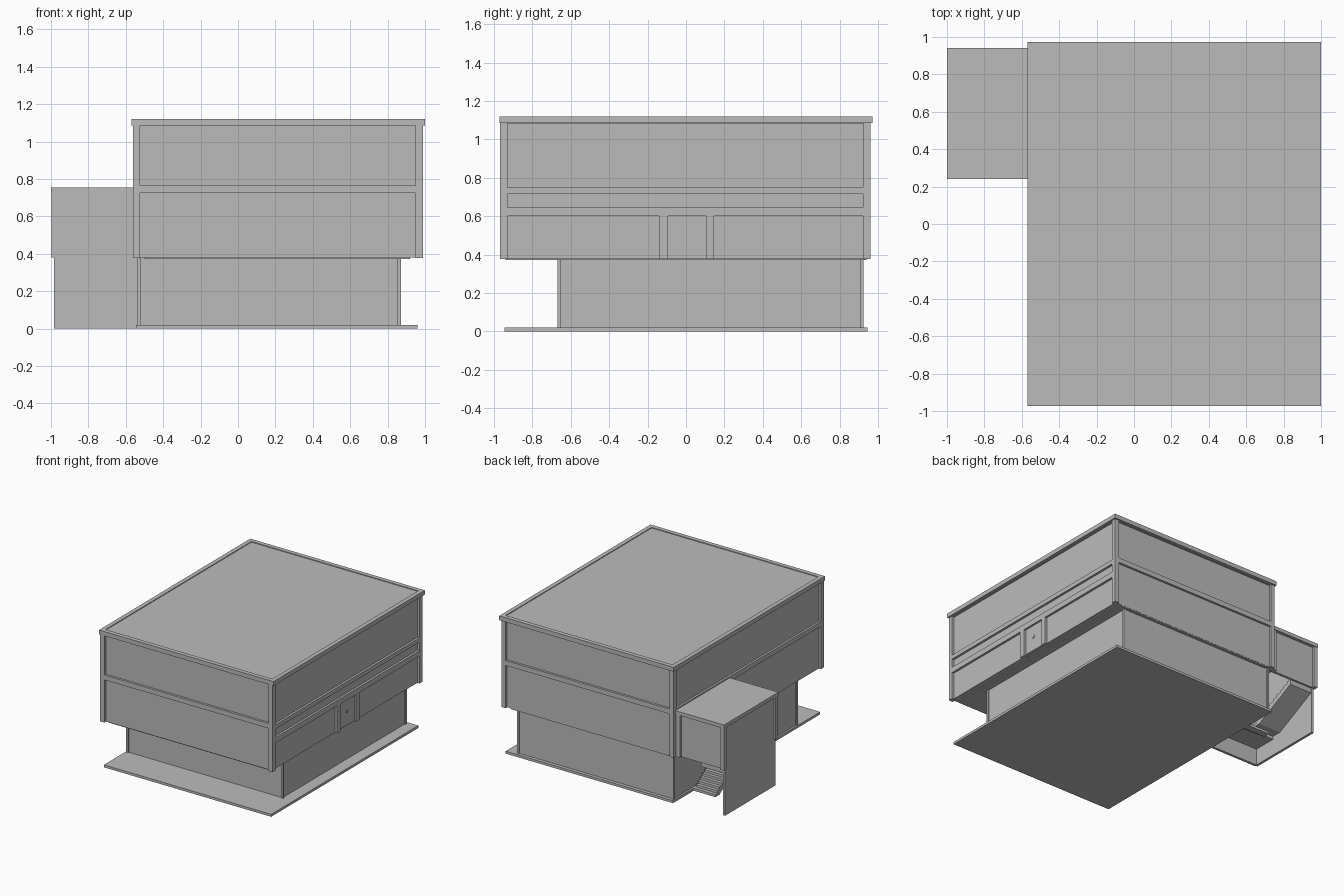
import bpy
import bmesh
from mathutils import Vector

cube = bpy.data.objects.get("Cube")
if cube:
    bpy.data.objects.remove(cube, do_unlink=True)

grey = bpy.data.materials.new("plain_grey")
grey.use_nodes = True
grey.diffuse_color = (0.5, 0.5, 0.5, 1)
grey.node_tree.nodes["Principled BSDF"].inputs["Base Color"].default_value = (0.5, 0.5, 0.5, 1)


def finish(name, bm):
    mesh = bpy.data.meshes.new(name)
    bm.to_mesh(mesh)
    bm.free()
    mesh.materials.append(grey)
    obj = bpy.data.objects.new(name, mesh)
    bpy.context.scene.collection.objects.link(obj)
    return obj


def box(name, x, y, z):
    """Box from three (low, high) ranges."""
    bm = bmesh.new()
    bmesh.ops.create_cube(bm, size=1)
    for v in bm.verts:
        v.co = Vector(r[0] if c < 0 else r[1] for c, r in zip(v.co, (x, y, z)))
    return finish(name, bm)


def frame(name, x, y, z, t):
    """Rectangular ring around a storey, t thick."""
    box(name + "_front", x, (y[0], y[0] + t), z)
    box(name + "_back", x, (y[1] - t, y[1]), z)
    box(name + "_right", (x[0], x[0] + t), (y[0] + t, y[1] - t), z)
    box(name + "_left", (x[1] - t, x[1]), (y[0] + t, y[1] - t), z)


def posts(name, x, y, z, t):
    """Four square corner posts."""
    for i, px in enumerate(((x[0], x[0] + t), (x[1] - t, x[1]))):
        for j, py in enumerate(((y[0], y[0] + t), (y[1] - t, y[1]))):
            box(f"{name}_{i}{j}", px, py, z)


# ground slab and recessed lower storey
box("ground_slab", (-0.545, 0.96), (-0.945, 0.945), (0, 0.02))
box("lower_walls", (-0.53, 0.863), (-0.66, 0.918), (0.02, 0.38))
posts("lower_post", (-0.537, 0.872), (-0.67, 0.925), (0.02, 0.38), 0.018)

# overhanging upper storeys
X, Y = (-0.562, 0.988), (-0.968, 0.96)
box("floor_plate", (-0.5, 0.92), (-0.94, 0.94), (0.372, 0.39))
box("upper_walls", (-0.545, 0.97), (-0.95, 0.942), (0.38, 1.1))
posts("upper_post", X, Y, (0.378, 1.09), 0.038)
box("band_front", X, (Y[0], -0.94), (0.725, 0.765))
box("band_back", X, (0.93, Y[1]), (0.725, 0.765))
box("band_right", (X[0], -0.53), Y, (0.725, 0.765))
for i, z in enumerate(((0.60, 0.645), (0.715, 0.75))):
    box(f"band_left_{i}", (0.95, X[1]), Y, z)

# roof with a shallow raised rim
box("roof", (-0.55, 0.98), (-0.95, 0.95), (1.08, 1.114))
frame("roof_rim", (-0.57, 1.0), (-0.972, 0.972), (1.085, 1.12), 0.035)

# door on the left side, between two jambs
for side, y in (("front", (-0.14, -0.095)), ("back", (0.105, 0.147))):
    box("door_jamb_" + side, (0.95, X[1]), y, (0.378, 0.61))
box("door", (0.95, 0.976), (-0.09, 0.1), (0.385, 0.597))
box("door_handle", (0.97, 0.982), (-0.008, 0.012), (0.49, 0.508))

# stair tower
box("tower_front_wall", (-0.967, -0.53), (0.247, 0.268), (0, 0.73))
box("tower_side_wall", (-0.985, -0.965), (0.255, 0.905), (0, 0.73))
box("tower_back_wall", (-0.985, -0.55), (0.895, 0.915), (0.38, 0.73))
box("tower_post_front", (-0.997, -0.965), (0.247, 0.275), (0.38, 0.73))
box("tower_post_back", (-0.997, -0.965), (0.9, 0.935), (0.38, 0.73))
box("tower_post_inner", (-0.6, -0.565), (0.9, 0.935), (0.38, 0.73))
box("tower_roof", (-1.0, -0.55), (0.24, 0.94), (0.725, 0.755))


def flight(name, x, start, end, low, high, steps):
    """Stepped flight with a sloping underside, extruded across x."""
    run, rise = (end - start) / steps, (high - low) / steps
    pts = [(start, low)]
    for i in range(steps):
        pts += [(start + i * run, low + (i + 1) * rise),
                (start + (i + 1) * run, low + (i + 1) * rise)]
    pts += [(end, high - 2 * rise), (start + 2 * run, low)]
    bm = bmesh.new()
    face = bm.faces.new([bm.verts.new((x[0], y, z)) for y, z in pts])
    ext = bmesh.ops.extrude_face_region(bm, geom=[face])
    moved = [v for v in ext["geom"] if isinstance(v, bmesh.types.BMVert)]
    bmesh.ops.translate(bm, verts=moved, vec=(x[1] - x[0], 0, 0))
    bmesh.ops.recalc_face_normals(bm, faces=bm.faces)
    finish(name, bm)


# two flights turning at a landing
flight("stair_lower", (-0.74, -0.545), 0.68, 0.46, 0, 0.16, 8)
box("stair_landing", (-0.965, -0.54), (0.268, 0.46), (0.135, 0.16))
flight("stair_upper", (-0.965, -0.765), 0.46, 0.9, 0.16, 0.38, 11)
